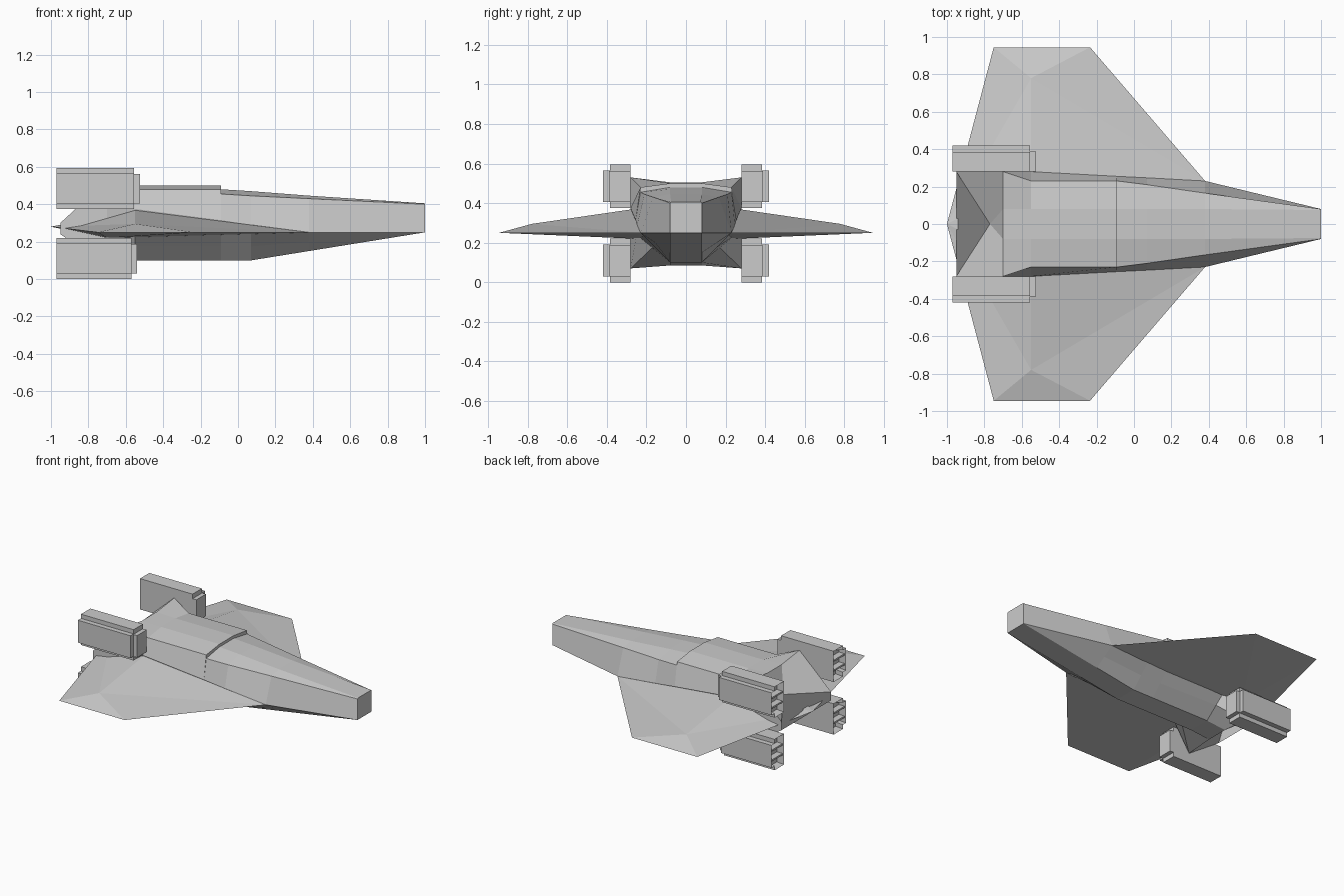
import bpy, bmesh

if "Cube" in bpy.data.objects:
    bpy.data.objects.remove(bpy.data.objects["Cube"])


def finish(name, bm):
    bmesh.ops.remove_doubles(bm, verts=bm.verts, dist=0.0005)
    bmesh.ops.recalc_face_normals(bm, faces=bm.faces)
    me = bpy.data.meshes.new(name)
    bm.to_mesh(me)
    bm.free()
    ob = bpy.data.objects.new(name, me)
    bpy.context.collection.objects.link(ob)
    return ob


def loft(name, rings):
    """Skin a list of equal-length point rings and cap both ends."""
    bm = bmesh.new()
    vs = [[bm.verts.new(p) for p in ring] for ring in rings]
    n = len(vs[0])
    for a, b in zip(vs, vs[1:]):
        for i in range(n):
            j = (i + 1) % n
            bm.faces.new((a[i], a[j], b[j], b[i]))
    bm.faces.new(vs[0])
    bm.faces.new(vs[-1])
    return finish(name, bm)


def mirrored(half):
    return half + [(x, -y, z) for x, y, z in reversed(half)]


def section(x, *pts):
    return mirrored([(x, y, z) for y, z in pts])


def box(bm, x0, x1, y0, y1, z0, z1):
    r = bmesh.ops.create_cube(bm, size=1)
    for v in r["verts"]:
        v.co = ((x0 + x1) / 2 + v.co.x * (x1 - x0),
                (y0 + y1) / 2 + v.co.y * (y1 - y0),
                (z0 + z1) / 2 + v.co.z * (z1 - z0))


# Hull: keel, chine, lower side, upper side, roof edge, roof strip
loft("hull", [
    section(1.0, (.08, .25), (.08, .25), (.08, .25), (.08, .25), (.08, .40), (.075, .405)),
    section(.38, (.08, .15), (.155, .20), (.23, .25), (.23, .25), (.165, .43), (.08, .446)),
    section(.07, (.08, .10), (.155, .175), (.23, .25), (.247, .29), (.21, .445), (.08, .47)),
    section(-.09, (.08, .10), (.155, .175), (.23, .25), (.255, .315), (.23, .455), (.08, .48)),
    section(-.09, (.08, .10), (.155, .175), (.23, .25), (.255, .315), (.23, .48), (.08, .50)),
    section(-.55, (.08, .10), (.17, .175), (.25, .24), (.28, .375), (.23, .48), (.08, .50)),
    section(-.70, (.08, .085), (.28, .07), (.28, .22), (.28, .375), (.28, .53), (.08, .505)),
    # swept-back V at the stern
    mirrored([(-.77, 0, .22), (-.95, .28, .24), (-.95, .28, .25),
              (-.95, .28, .29), (-.95, .28, .30), (-.77, 0, .34)]),
])

# Wing: faceted delta, both sides in one closed shell
bm = bmesh.new()
half = dict(A=(.38, .23, .25), B=(-.235, .945, .25), C=(-.75, .945, .25),
            T=(-.55, .78, .295), R=(-.55, .23, .375), L=(-.70, .25, .22))
tail = bm.verts.new((-1, 0, .28))
sides = []
for s in (1, -1):
    v = {k: bm.verts.new((x, s * y, z)) for k, (x, y, z) in half.items()}
    v["D"] = tail
    for f in ("ABT", "BCT", "CDT", "DRT", "ATR", "ABL", "BCL", "CDL"):
        bm.faces.new([v[k] for k in f])
    sides.append(v)
p, q = sides
bm.faces.new((p["A"], p["R"], q["R"], q["A"]))
bm.faces.new((p["A"], p["L"], q["L"], q["A"]))
bm.faces.new((tail, p["R"], q["R"]))
bm.faces.new((tail, p["L"], q["L"]))
finish("wing", bm)


# Engines: stepped pod with a recessed, slatted exhaust
def engine(name, z, front):
    prof = [(.28, 0), (.385, 0), (.385, .03), (.42, .03),
            (.42, .19), (.385, .19), (.385, .22), (.28, .22)]
    bm = bmesh.new()
    back = [bm.verts.new((-.97, y, z + h)) for y, h in prof]
    fore = [bm.verts.new((front, y, z + h)) for y, h in prof]
    for i in range(8):
        j = (i + 1) % 8
        bm.faces.new((back[i], back[j], fore[j], fore[i]))
    bm.faces.new(fore)
    rear = bm.faces.new(back)
    bmesh.ops.recalc_face_normals(bm, faces=bm.faces)
    bmesh.ops.inset_region(bm, faces=[rear], thickness=.014)
    for v in rear.verts:
        v.co.x += .05
    # front core and exhaust slats
    box(bm, front - .01, front + .03, .28, .388, z + .03, z + .187)
    for h in (.07, .14):
        box(bm, -.965, -.91, .29, .41, z + h, z + h + .012)
    ob = finish(name, bm)
    m = ob.modifiers.new("mirror", "MIRROR")
    m.use_axis = (False, True, False)


engine("upper_engines", .375, -.555)
engine("lower_engines", 0, -.57)
